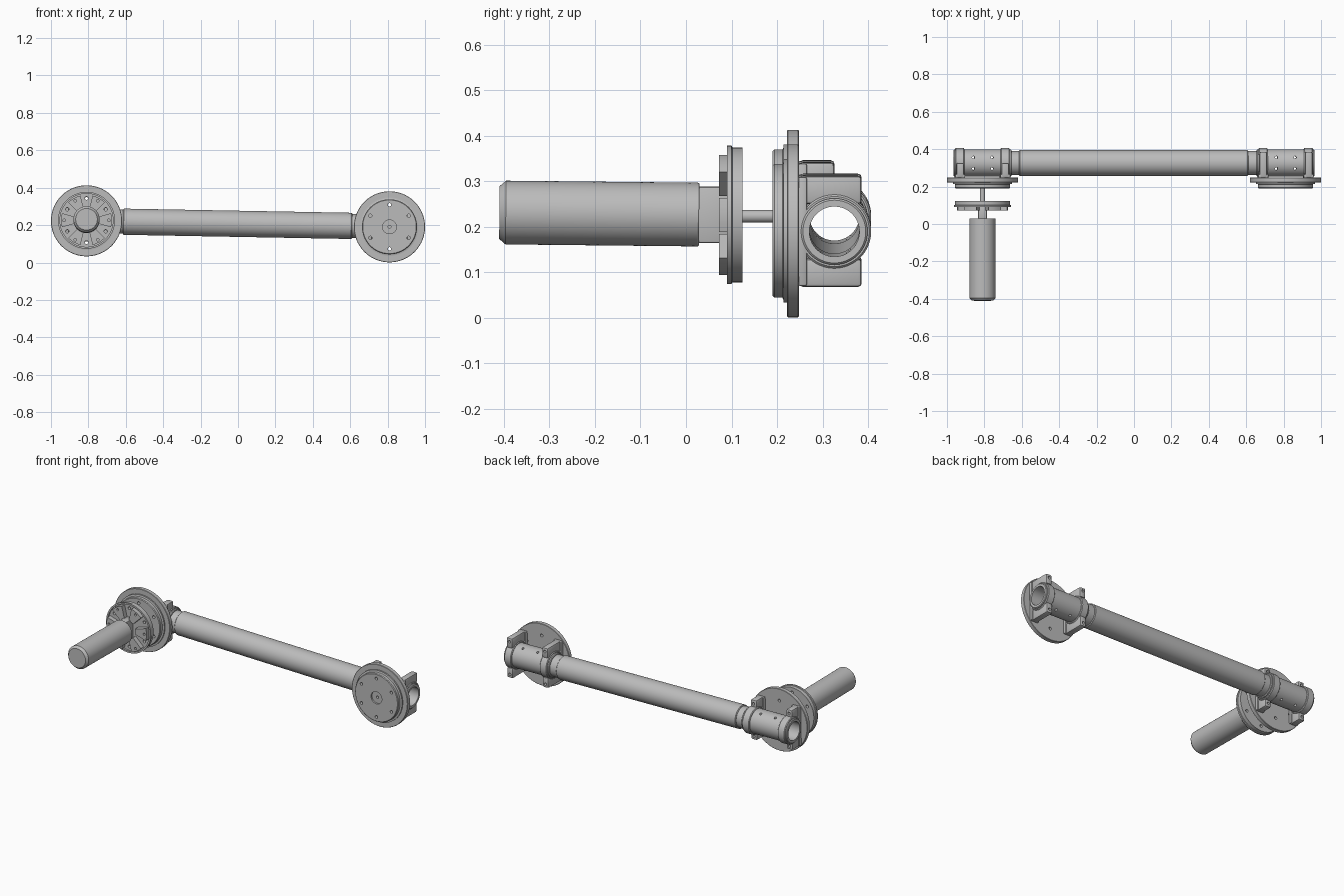
import bpy, bmesh
from math import radians, pi, sin, cos
from mathutils import Matrix, Vector

if "Cube" in bpy.data.objects:
    bpy.data.objects.remove(bpy.data.objects["Cube"])

# single machined metal colour
metal = bpy.data.materials.new("machined_grey")
metal.use_nodes = True
GREY = (0.5, 0.5, 0.5, 1)
metal.diffuse_color = GREY
metal.node_tree.nodes["Principled BSDF"].inputs["Base Color"].default_value = GREY

parts = []
TO_Y = Matrix.Rotation(radians(-90), 4, "X")   # turned parts along y
TO_X = Matrix.Rotation(radians(90), 4, "Y")    # turned parts along x
ARM = Matrix.Translation((0, 0.326, 0.207)) @ Matrix.Rotation(radians(1.05), 4, "Y")
LEFT_HUB = Vector((-0.81, 0, 0.223))
RIGHT_HUB = Vector((0.81, 0, 0.191))


def finish(name, bm, matrix):
    bmesh.ops.recalc_face_normals(bm, faces=bm.faces)
    bm.transform(matrix)
    mesh = bpy.data.meshes.new(name)
    bm.to_mesh(mesh)
    bm.free()
    mesh.materials.append(metal)
    obj = bpy.data.objects.new(name, mesh)
    bpy.context.collection.objects.link(obj)
    parts.append(obj)
    return obj


def turned(name, profile, matrix, hollow=False, steps=64):
    """Revolve (radius, height) points about the local z axis."""
    bm = bmesh.new()
    vs = [bm.verts.new((r, 0, h)) for r, h in profile]
    for a, b in zip(vs, vs[1:] + (vs[:1] if hollow else [])):
        if a is not b:
            bm.edges.new((a, b))
    bmesh.ops.spin(bm, geom=bm.verts[:] + bm.edges[:], cent=(0, 0, 0),
                   axis=(0, 0, 1), angle=2 * pi, steps=steps, use_merge=False)
    bmesh.ops.remove_doubles(bm, verts=bm.verts, dist=1e-5)
    return finish(name, bm, matrix)


def pipe(name, x0, x1, outer, inner):
    c = 0.004
    return turned(name, [(inner, x0), (outer - c, x0), (outer, x0 + c), (outer, x1 - c),
                         (outer - c, x1), (inner, x1)], ARM @ TO_X, hollow=True)


def block(name, lo, hi, matrix=Matrix(), bevel=0.005):
    lo, hi = Vector(lo), Vector(hi)
    bm = bmesh.new()
    bmesh.ops.create_cube(bm, size=1)
    for v in bm.verts:
        v.co = (lo + hi) / 2 + Vector(a * b for a, b in zip(v.co, hi - lo))
    bmesh.ops.bevel(bm, geom=bm.edges[:], offset=bevel, segments=2,
                    affect="EDGES", profile=0.5)
    return finish(name, bm, matrix)


def drill(obj, centres, matrix, radius, depth):
    """Cut round holes along the local z axis of matrix."""
    bm = bmesh.new()
    for c in centres:
        bmesh.ops.create_cone(bm, cap_ends=True, segments=16, radius1=radius, radius2=radius,
                              depth=depth, matrix=Matrix.Translation(c))
    cutter = finish("drill_bits", bm, matrix)
    parts.remove(cutter)
    cutter.hide_render = True
    mod = obj.modifiers.new("holes", "BOOLEAN")
    mod.object, mod.operation, mod.solver = cutter, "DIFFERENCE", "EXACT"
    bpy.context.view_layer.objects.active = obj
    bpy.ops.object.modifier_apply(modifier=mod.name)
    bpy.data.objects.remove(cutter)


def circle(radius, count, start=0, h=0):
    return [(radius * cos(radians(start) + 2 * pi * i / count),
             radius * sin(radians(start) + 2 * pi * i / count), h) for i in range(count)]


# end hubs: stepped disc with a wide flange and bolt holes
HUB = [(0, 0.2), (0.037, 0.2), (0.037, 0.19), (0.143, 0.19), (0.147, 0.194), (0.147, 0.212),
       (0.151, 0.214), (0.158, 0.214), (0.158, 0.222), (0.188, 0.222), (0.19, 0.224),
       (0.19, 0.246), (0.188, 0.248), (0, 0.248)]
for side, centre in (("left", RIGHT_HUB), ("right", LEFT_HUB)):
    place = Matrix.Translation(centre) @ TO_Y
    hub = turned(side + "_hub", HUB, place, steps=96)
    drill(hub, circle(0.118, 6, 30, 0.22), place, 0.009, 0.2)
    drill(hub, [(0, 0, 0.2)], place, 0.008, 0.04)

# arm: hollow tube, necks and end sleeves
pipe("arm_tube", -0.615, 0.61, 0.07, 0.056)
for side, s in (("left", 1), ("right", -1)):
    def span(a, b):
        return sorted((s * a, s * b))
    pipe(side + "_neck", *span(0.6, 0.66), 0.064, 0.055)
    sleeve = pipe(side + "_sleeve", *span(0.655, 0.965), 0.073, 0.055)
    # set-screw holes through the sleeve wall
    drill(sleeve, [(s * x, y, 0) for x in (0.76, 0.86) for y in (-0.03, 0.03)],
          ARM, 0.007, 0.3)
    ear_back = 0.06 if s > 0 else 0.0
    for spot, x in (("inner", 0.69), ("outer", 0.932)):
        name = side + "_" + spot
        pipe(name + "_collar", s * x - 0.024, s * x + 0.024, 0.081, 0.056)
        # saddle foot against the hub, and the ears above and below
        block(name + "_foot", (s * x - 0.027, -0.08, -0.12),
              (s * x + 0.027, -0.06, 0.12), ARM)
        for level, z in (("upper", 1), ("lower", -1)):
            z0, z1 = sorted((z * 0.06, z * 0.122))
            ear = block(name + "_" + level + "_ear", (s * x - 0.02, -0.077, z0),
                        (s * x + 0.02, ear_back, z1), ARM, 0.008)
            drill(ear, [(s * x, z * 0.1, -ear_back)], ARM @ Matrix.Rotation(radians(90), 4, "X"),
                  0.008, 0.04)

# motor: chamfered can, slightly drooping towards the hub
MOTOR = Matrix.Translation(LEFT_HUB + Vector((0, 0, 0.004))) @ \
    Matrix.Rotation(radians(-0.6), 4, "X") @ TO_Y
turned("motor_can", [(0, -0.41), (0.058, -0.41), (0.07, -0.396), (0.07, 0.026),
                     (0.068, 0.029), (0, 0.029)], MOTOR)
DRIVE = Matrix.Translation(LEFT_HUB + Vector((0, 0, 0.003))) @ TO_Y
block("motor_mount", (-0.024, -0.062, 0.02), (0.024, 0.062, 0.104), DRIVE)

# mounting plate with a raised rim
plate = turned("motor_plate", [(0, 0.1), (0.142, 0.1), (0.142, 0.09), (0.152, 0.09),
                               (0.152, 0.1), (0.148, 0.102), (0.148, 0.124), (0, 0.124)],
               DRIVE, steps=96)
drill(plate, circle(0.118, 6, 30, 0.11), DRIVE, 0.009, 0.1)

# six wedge pads on the plate
bm = bmesh.new()
for k in range(6):
    mid = k * pi / 3
    rim = []
    for r, order in ((0.06, (-1, 0, 1)), (0.136, (1, 0.5, 0, -0.5, -1))):
        for t in order:
            a = mid + t * radians(16)
            rim.append(bm.verts.new((r * cos(a), r * sin(a), 0.072)))
    face = bm.faces.new(rim)
    top = bmesh.ops.extrude_face_region(bm, geom=[face])["geom"]
    for v in (g for g in top if isinstance(g, bmesh.types.BMVert)):
        v.co.z = 0.102
wedges = finish("wedge_pads", bm, DRIVE)
drill(wedges, circle(0.12, 6, 0, 0.07), DRIVE, 0.007, 0.03)

# drive shaft between plate and hub
turned("drive_shaft", [(0, 0.11), (0.014, 0.11), (0.014, 0.21), (0, 0.21)],
       Matrix.Translation(LEFT_HUB) @ TO_Y, steps=24)

# smooth shading with sharp machined edges
bpy.ops.object.select_all(action="DESELECT")
for obj in parts:
    obj.select_set(True)
bpy.context.view_layer.objects.active = parts[0]
bpy.ops.object.shade_smooth_by_angle(angle=radians(30))
